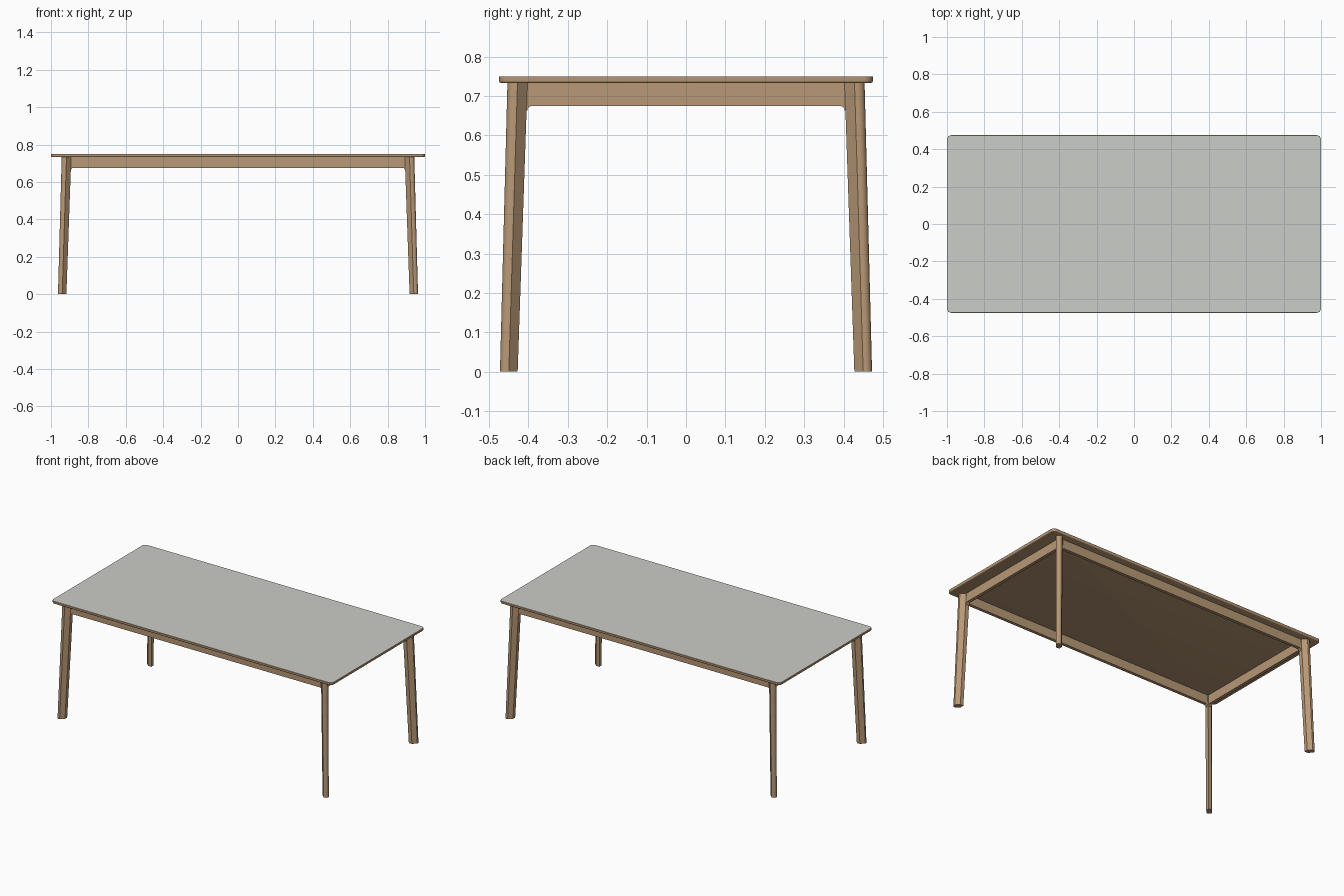
import bpy
import bmesh
from math import cos, sin, pi, radians

cube = bpy.data.objects.get("Cube")
if cube:
    bpy.data.objects.remove(cube, do_unlink=True)


def material(name, color):
    m = bpy.data.materials.new(name)
    m.use_nodes = True
    m.diffuse_color = color
    m.node_tree.nodes["Principled BSDF"].inputs["Base Color"].default_value = color
    return m


wood = material("warm wood", (0.48, 0.315, 0.18, 1))
grey = material("pale grey laminate", (0.6, 0.61, 0.57, 1))


def arc(cx, cy, r, start, end, n=6):
    """Points on an arc, angles in degrees."""
    angles = [radians(start + (end - start) * i / n) for i in range(n + 1)]
    return [(cx + r * cos(a), cy + r * sin(a)) for a in angles]


def loft(name, rings, mats):
    """Skin a stack of matching closed rings and cap both ends."""
    bm = bmesh.new()
    loops = [[bm.verts.new(p) for p in ring] for ring in rings]
    n = len(loops[0])
    for low, high in zip(loops, loops[1:]):
        for i in range(n):
            j = (i + 1) % n
            bm.faces.new((low[i], low[j], high[j], high[i]))
    bm.faces.new(loops[0][::-1])
    bm.faces.new(loops[-1])
    bmesh.ops.recalc_face_normals(bm, faces=bm.faces)
    mesh = bpy.data.meshes.new(name)
    bm.to_mesh(mesh)
    bm.free()
    for m in mats:
        mesh.materials.append(m)
    obj = bpy.data.objects.new(name, mesh)
    bpy.context.collection.objects.link(obj)
    bpy.ops.object.select_all(action='DESELECT')
    obj.select_set(True)
    bpy.context.view_layer.objects.active = obj
    bpy.ops.object.shade_smooth_by_angle(angle=radians(30))
    return obj


# Tabletop: rounded rectangle with an eased lower edge and a grey upper face
HALF_X, HALF_Y, UNDER, TOP = 1.0, 0.475, 0.733, 0.75
CORNER = 0.025


def top_ring(inset, z):
    r = CORNER - inset
    cx, cy = HALF_X - CORNER, HALF_Y - CORNER
    pts = []
    for k, (sx, sy) in enumerate(((1, 1), (-1, 1), (-1, -1), (1, -1))):
        pts += arc(sx * cx, sy * cy, r, 90 * k, 90 * k + 90)
    return [(x, y, z) for x, y in pts]


ease = 0.006
rings = [top_ring(ease * (1 - sin(a)), UNDER + ease * (1 - cos(a)))
         for a in (i * pi / 8 for i in range(5))]
rings += [top_ring(0, TOP - 0.001), top_ring(0.001, TOP)]
tabletop = loft("tabletop", rings, [wood, grey])
for face in tabletop.data.polygons:
    if face.normal.z > 0.9:
        face.material_index = 1

# Legs: splayed, rounded outer corner, side corners planed off diagonally
SECTION = arc(0.3, 0.3, 0.7, 0, 90) + [(0, 1), (-1, 0), (-1, -1), (0, -1), (1, 0)]


def leg_ring(sx, sy, cx, cy, half, z):
    return [(sx * (cx + u * half), sy * (cy + v * half), z) for u, v in SECTION]


for sy, end in ((-1, "front"), (1, "back")):
    for sx, side in ((1, "left"), (-1, "right")):
        loft(f"{end}_{side}_leg",
             [leg_ring(sx, sy, 0.94, 0.45, 0.0225, 0),
              leg_ring(sx, sy, 0.917, 0.428, 0.0255, UNDER)], [wood])

# Aprons: rails with small coves where they meet the legs
RAIL_BOTTOM, COVE, THICK = 0.675, 0.012, 0.02


def apron_profile(leg_inner):
    cove = arc(leg_inner - COVE, RAIL_BOTTOM - COVE, COVE, 0, 90)
    end = leg_inner + 0.015
    right = [(end, UNDER), (end, RAIL_BOTTOM - COVE)] + cove
    return right + [(-u, z) for u, z in reversed(right)]


for s, long_name, short_name in ((-1, "front", "right"), (1, "back", "left")):
    loft(f"{long_name}_apron",
         [[(u, s * d, z) for u, z in apron_profile(0.892)]
          for d in (0.427 - THICK, 0.427)], [wood])
    loft(f"{short_name}_apron",
         [[(s * d, u, z) for u, z in apron_profile(0.403)]
          for d in (0.916 - THICK, 0.916)], [wood])
